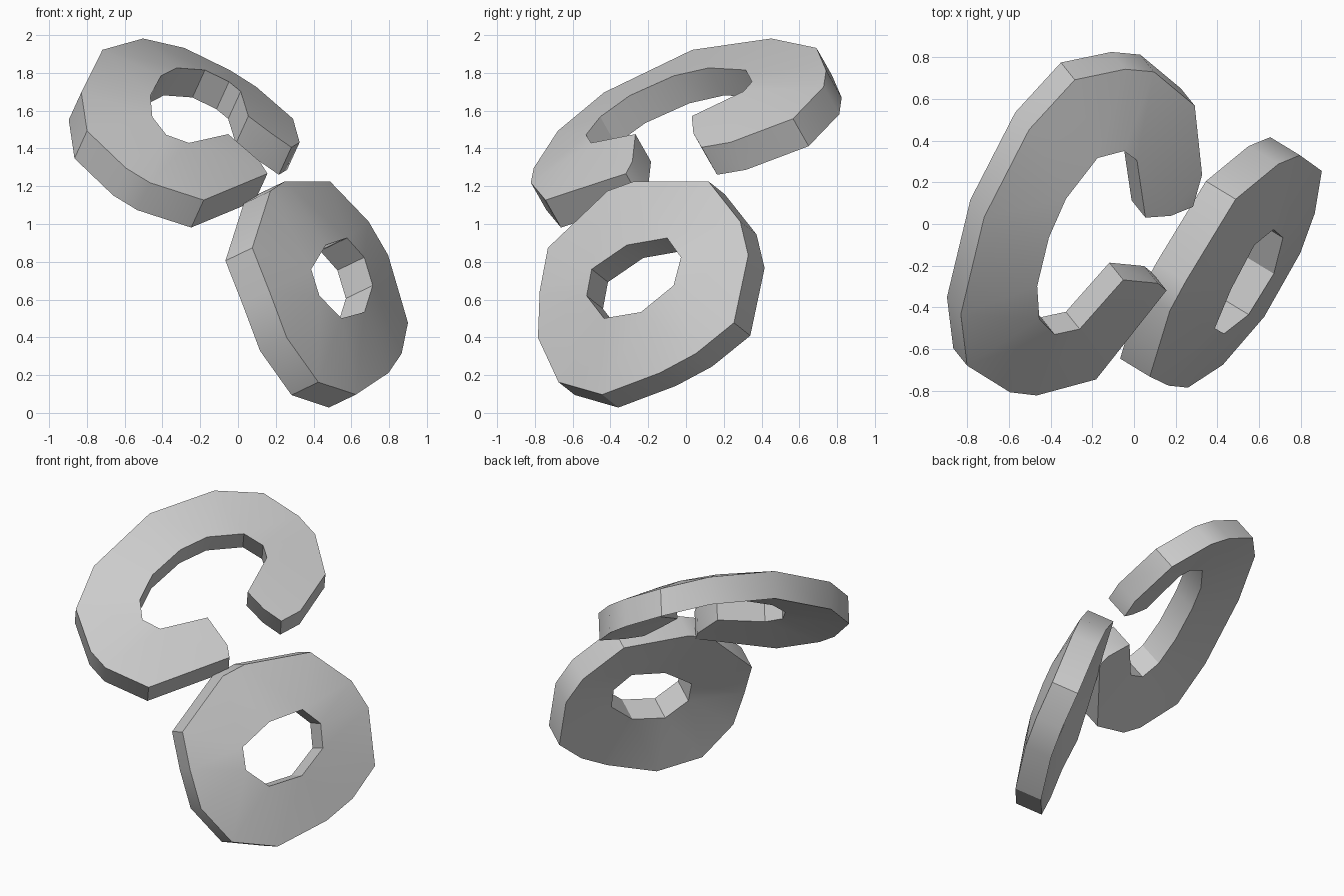
import bpy, bmesh
from mathutils import Matrix, Vector

THICKNESS = .18
DOME = .23  # how strongly each slab bulges outward from its centre

default_cube = bpy.data.objects.get("Cube")
if default_cube:
    bpy.data.objects.remove(default_cube, do_unlink=True)

# Single plain grey material
grey = bpy.data.materials.new("plain_grey")
grey.use_nodes = True
grey_value = (.6, .6, .6, 1)
grey.diffuse_color = grey_value
grey.node_tree.nodes["Principled BSDF"].inputs["Base Color"].default_value = grey_value


def domed_slab(name, loops, normal, origin):
    """Fill flat outlines, thicken them, bulge them and turn them to face a normal."""
    bm = bmesh.new()
    edges = []
    for loop in loops:
        verts = [bm.verts.new((x, y, 0)) for x, y in loop]
        edges += [bm.edges.new((a, b)) for a, b in zip(verts, verts[1:] + verts[:1])]
    bmesh.ops.triangle_fill(bm, edges=edges, use_beauty=True, normal=(0, 0, 1))

    # Thickness
    extruded = bmesh.ops.extrude_face_region(bm, geom=bm.faces[:], use_keep_orig=True)
    back = [item for item in extruded["geom"] if isinstance(item, bmesh.types.BMVert)]
    bmesh.ops.translate(bm, verts=back, vec=(0, 0, -THICKNESS))

    # Gentle bulge
    for vert in bm.verts:
        vert.co.z -= DOME * vert.co.xy.length_squared

    # Orientation: local x stays level, local z follows the normal
    n = Vector(normal).normalized()
    u = Vector((0, 0, 1)).cross(n).normalized()
    v = n.cross(u)
    turn = Matrix((u, v, n)).transposed().to_4x4()
    bm.transform(Matrix.Translation(origin) @ turn)
    bmesh.ops.recalc_face_normals(bm, faces=bm.faces[:])

    mesh = bpy.data.meshes.new(name)
    bm.to_mesh(mesh)
    bm.free()
    mesh.materials.append(grey)
    obj = bpy.data.objects.new(name, mesh)
    bpy.context.collection.objects.link(obj)
    bpy.ops.object.select_all(action="DESELECT")
    obj.select_set(True)
    bpy.context.view_layer.objects.active = obj
    bpy.ops.object.shade_smooth_by_angle()
    return obj


# Open ring: outer edge from one end to the other, then back along the inner edge
open_outer = [
    (.31, -.5), (.32, -.58), (-.21, -.76), (-.48, -.61), (-.57, -.49),
    (-.65, -.19), (-.52, .1), (-.14, .47), (.29, .66), (.61, .67),
    (.83, .51), (.93, .38), (.98, .08), (.8, -.22), (.67, -.31),
]
open_inner = [
    (.56, -.24), (.46, -.13), (.6, .14), (.58, .23), (.46, .31), (.22, .27),
    (.04, .17), (-.15, -.01), (-.24, -.18), (-.23, -.32), (-.12, -.39), (.19, -.32),
]
domed_slab("open_ring", [open_outer + open_inner], (.37, -.46, .81), (-.35, -.2, 1.69))

# Closed ring: outer edge and central hole
closed_outer = [
    (-.71, .14), (-.7, -.11), (-.66, -.37), (-.48, -.62), (-.18, -.7),
    (.17, -.59), (.37, -.48), (.56, -.3), (.57, .08), (.48, .27),
    (.23, .5), (-.23, .5), (-.39, .45),
]
closed_hole = [
    (-.35, -.02), (-.15, .11), (.09, .15), (.2, .04),
    (.19, -.12), (.02, -.27), (-.21, -.3), (-.35, -.17),
]
domed_slab("closed_ring", [closed_outer, closed_hole], (.79, -.48, .38), (.585, -.21, .79))
